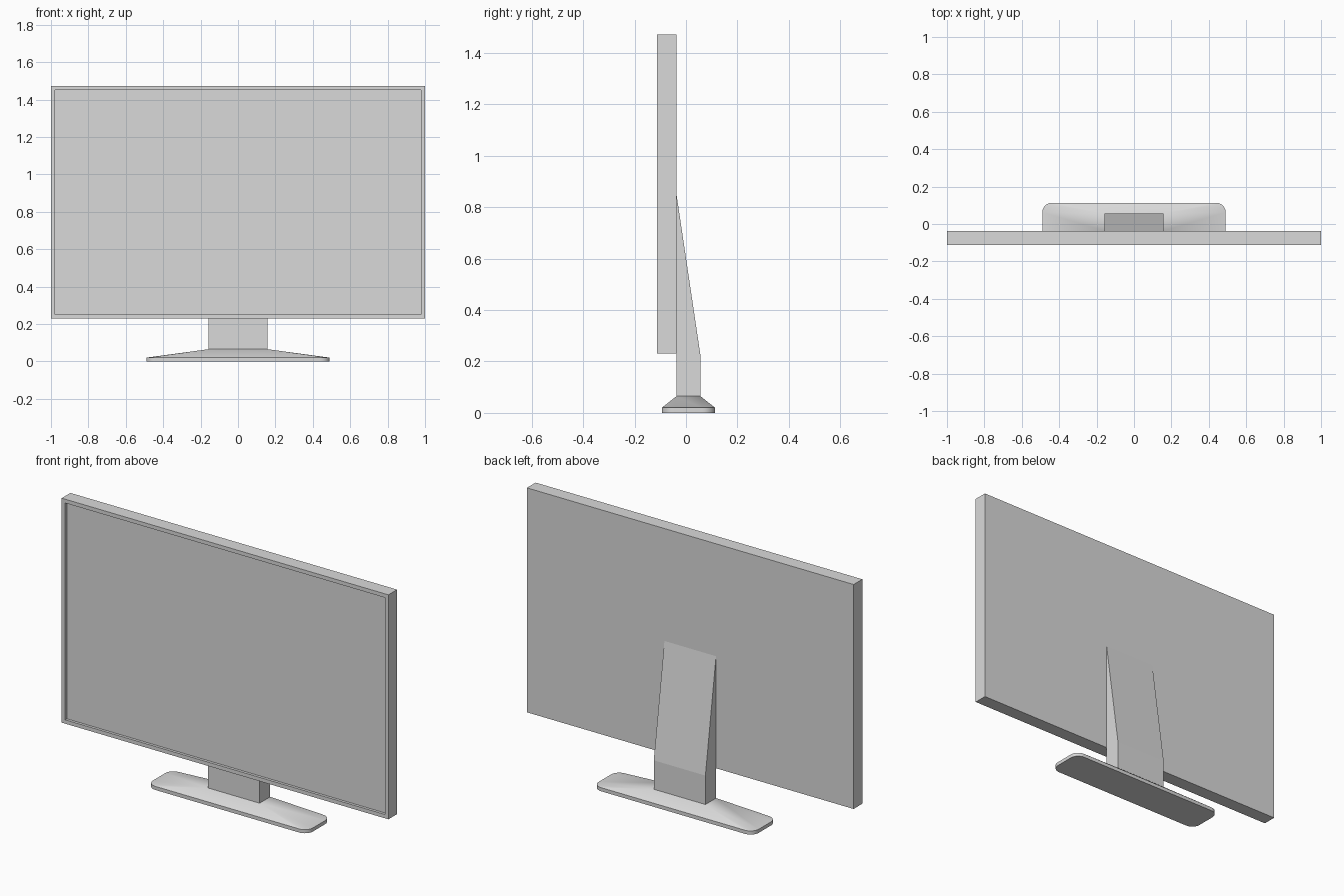
import bpy
import bmesh
from math import cos, sin, pi, radians

cube = bpy.data.objects.get("Cube")
if cube:
    bpy.data.objects.remove(cube, do_unlink=True)

# Single plain grey for every part
grey = bpy.data.materials.new("light_grey")
grey.use_nodes = True
colour = (0.7, 0.7, 0.7, 1)
grey.diffuse_color = colour
grey.node_tree.nodes["Principled BSDF"].inputs["Base Color"].default_value = colour

# Shared measurements
PANEL_FRONT, PANEL_BACK = -0.113, -0.037
STAND_BACK, STAND_HALF = 0.056, 0.158
BASE_TOP = 0.065


def add_object(name, bm):
    bmesh.ops.recalc_face_normals(bm, faces=bm.faces[:])
    mesh = bpy.data.meshes.new(name)
    bm.to_mesh(mesh)
    bm.free()
    obj = bpy.data.objects.new(name, mesh)
    bpy.context.collection.objects.link(obj)
    mesh.materials.append(grey)
    return obj


def extrude_profile(profile, half_width):
    """Extrude a closed (y, z) outline along x."""
    bm = bmesh.new()
    face = bm.faces.new([bm.verts.new((-half_width, y, z)) for y, z in profile])
    extruded = bmesh.ops.extrude_face_region(bm, geom=[face])["geom"]
    verts = [g for g in extruded if isinstance(g, bmesh.types.BMVert)]
    bmesh.ops.translate(bm, verts=verts, vec=(2 * half_width, 0, 0))
    bmesh.ops.recalc_face_normals(bm, faces=bm.faces[:])
    return bm


# Screen panel with a recessed display
bm = extrude_profile([(PANEL_FRONT, 0.23), (PANEL_BACK, 0.23),
                      (PANEL_BACK, 1.472), (PANEL_FRONT, 1.472)], 1)
front = min(bm.faces, key=lambda f: f.calc_center_median().y)
bmesh.ops.inset_region(bm, faces=[front], thickness=0.03)
inner = bmesh.ops.extrude_face_region(bm, geom=[front])["geom"]
bmesh.ops.translate(bm, vec=(0, 0.015, 0),
                    verts=[g for g in inner if isinstance(g, bmesh.types.BMVert)])
if front.is_valid:
    bm.faces.remove(front)
add_object("screen_panel", bm)

# Wedge-shaped stand column running up the back
bm = extrude_profile([(PANEL_BACK, 0.06), (STAND_BACK, 0.06),
                      (STAND_BACK, 0.225), (PANEL_BACK, 0.85)], STAND_HALF)
add_object("stand_column", bm)


def rounded_rectangle(half_x, y0, y1, radius, steps=8):
    """Outline points of a rectangle with rounded corners."""
    points = []
    corners = [(1, y1 - radius), (-1, y1 - radius), (-1, y0 + radius), (1, y0 + radius)]
    for quarter, (side, cy) in enumerate(corners):
        for i in range(steps + 1):
            a = (quarter + i / steps) * pi / 2
            points.append((side * (half_x - radius) + radius * cos(a),
                           cy + radius * sin(a)))
    return points


# Foot: thin rounded plate sloping up to the column
bm = bmesh.new()
for x, y in rounded_rectangle(0.49, -0.094, 0.113, 0.05):
    bm.verts.new((x, y, 0))
    bm.verts.new((x, y, 0.02))
for x in (-STAND_HALF, STAND_HALF):
    for y in (PANEL_BACK, STAND_BACK):
        bm.verts.new((x, y, BASE_TOP))
bmesh.ops.convex_hull(bm, input=bm.verts[:])
bmesh.ops.dissolve_limit(bm, angle_limit=radians(0.5),
                         verts=bm.verts[:], edges=bm.edges[:])
foot = add_object("stand_foot", bm)

bpy.ops.object.select_all(action="DESELECT")
foot.select_set(True)
bpy.context.view_layer.objects.active = foot
bpy.ops.object.shade_smooth_by_angle(angle=radians(30))
